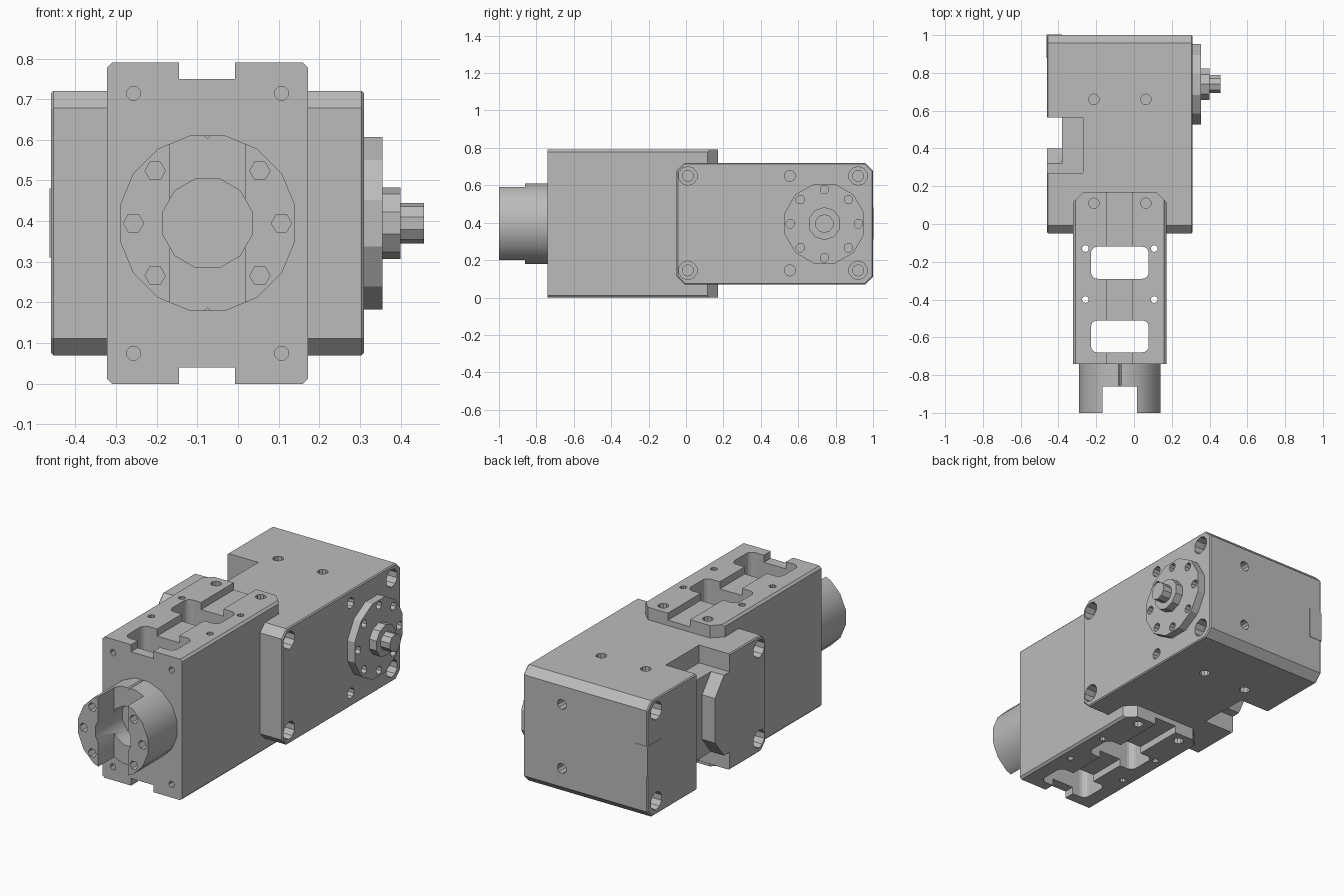
import bpy, bmesh
from math import sin, cos, pi, radians

if "Cube" in bpy.data.objects:
    bpy.data.objects.remove(bpy.data.objects["Cube"], do_unlink=True)

grey = bpy.data.materials.new("machined_grey")
grey.use_nodes = True
grey.diffuse_color = (0.5, 0.5, 0.5, 1)
grey.node_tree.nodes["Principled BSDF"].inputs["Base Color"].default_value = (0.5, 0.5, 0.5, 1)

CX, CZ = -0.075, 0.395  # axis of the front housing
KY = 0.74               # axis of the side flange


def prism(name, pts, axis, a, b):
    """Extrude a 2D profile along an axis from a to b."""
    def place(p, t):
        return {"X": (t, p[0], p[1]), "Y": (p[0], t, p[1]), "Z": (p[0], p[1], t)}[axis]
    bm = bmesh.new()
    low = [bm.verts.new(place(p, a)) for p in pts]
    high = [bm.verts.new(place(p, b)) for p in pts]
    bm.faces.new(low)
    bm.faces.new(high)
    for i in range(len(pts)):
        j = (i + 1) % len(pts)
        bm.faces.new((low[i], low[j], high[j], high[i]))
    bmesh.ops.recalc_face_normals(bm, faces=bm.faces)
    mesh = bpy.data.meshes.new(name)
    bm.to_mesh(mesh)
    bm.free()
    ob = bpy.data.objects.new(name, mesh)
    mesh.materials.append(grey)
    bpy.context.collection.objects.link(ob)
    return ob


def circle(u, v, r, n, turn=0.5):
    return [(u + r * cos(2 * pi * (i + turn) / n), v + r * sin(2 * pi * (i + turn) / n)) for i in range(n)]


def rect(u0, u1, v0, v1, c=0):
    """Rectangle with optional chamfered corners."""
    if not c:
        return [(u0, v0), (u1, v0), (u1, v1), (u0, v1)]
    return [(u0 + c, v0), (u1 - c, v0), (u1, v0 + c), (u1, v1 - c),
            (u1 - c, v1), (u0 + c, v1), (u0, v1 - c), (u0, v0 + c)]


def rounded(u0, u1, v0, v1, r, n=4):
    pts = []
    for k, (u, v) in enumerate([(u1 - r, v1 - r), (u0 + r, v1 - r), (u0 + r, v0 + r), (u1 - r, v0 + r)]):
        pts += [(u + r * cos(pi / 2 * (k + i / n)), v + r * sin(pi / 2 * (k + i / n))) for i in range(n + 1)]
    return pts


def select(ob):
    bpy.ops.object.select_all(action="DESELECT")
    ob.select_set(True)
    bpy.context.view_layer.objects.active = ob


def cut(ob, pts, axis, a, b):
    tool = prism("cutter", pts, axis, a, b)
    select(ob)
    mod = ob.modifiers.new("cut", "BOOLEAN")
    mod.operation, mod.solver, mod.object = "DIFFERENCE", "EXACT", tool
    bpy.ops.object.modifier_apply(modifier=mod.name)
    bpy.data.objects.remove(tool, do_unlink=True)


def smooth(ob):
    select(ob)
    bpy.ops.object.shade_smooth_by_angle(angle=radians(31))


# Front housing: block with a shallow groove along top and bottom
front = prism("front_housing", rect(CX - 0.247, CX + 0.247, 0, 0.79, 0.012), "Y", -0.74, 0.17)
for z0, z1 in ((0.75, 0.9), (-0.1, 0.04)):
    cut(front, rect(CX - 0.07, CX + 0.068, z0, z1), "Y", -0.9, 0.3)
for s in (-1, 1):
    # Chamfered rear corners
    cut(front, [(CX + s * 0.187, 0.175), (CX + s * 0.252, 0.11), (CX + s * 0.3, 0.2)], "Z", -0.1, 0.9)
    for y in (-0.13, -0.4):  # pin holes
        cut(front, circle(CX + s * 0.182, y, 0.018, 10), "Z", -0.1, 0.9)
    for z0, z1 in ((0.72, 0.9), (-0.1, 0.07)):  # top and bottom bolt holes
        cut(front, circle(CX + s * 0.138, 0.11, 0.028, 10), "Z", z0, z1)
    for z in (0.075, 0.715):  # front bolt holes
        cut(front, circle(CX + s * 0.182, z, 0.018, 8), "Y", -0.8, -0.66)
for y in (-0.205, -0.595):  # windows right through
    cut(front, rounded(CX - 0.153, CX + 0.153, y - 0.085, y + 0.085, 0.035), "Z", -0.1, 0.9)

# Rear housing: chamfered block
rear = prism("rear_housing", rect(-0.05, 1, 0.07, 0.72, 0.042), "X", -0.46, 0.31)
bev = rear.modifiers.new("edge", "BEVEL")
bev.width, bev.segments, bev.limit_method = 0.006, 1, "ANGLE"
bev.angle_limit = radians(60)
select(rear)
bpy.ops.object.modifier_apply(modifier=bev.name)
# Side channel with a sloped inner step, and pockets above and below
cut(rear, [(0.565, -0.1), (0.565, 0.9), (0.32, 0.9), (0.32, 0.62), (0.4, 0.52),
           (0.4, 0.27), (0.32, 0.17), (0.32, -0.1)], "X", -0.6, -0.38)
for z0, z1 in ((0.62, 0.9), (-0.1, 0.17)):
    cut(rear, rect(-0.6, -0.27, 0.27, 0.565), "Z", z0, z1)
for z in (0.145, 0.65):
    for y in (0.01, 0.92):  # counterbored corner holes on both sides
        cut(rear, circle(y, z, 0.05, 10), "X", 0.25, 0.5)
        cut(rear, circle(y, z, 0.05, 10), "X", -0.6, -0.40)
        cut(rear, circle(y, z, 0.03, 10), "X", 0.1, 0.3)
    cut(rear, circle(0.555, z, 0.03, 10), "X", 0.24, 0.5)
for x in (CX - 0.138, CX + 0.138):
    for z0, z1 in ((0.66, 0.9), (-0.1, 0.13)):
        cut(rear, circle(x, 0.66, 0.028, 10), "Z", z0, z1)
for z in (0.215, 0.575):
    cut(rear, circle(0.07, z, 0.028, 10), "Y", 0.94, 1.1)

# Flush cover at the rear corner
prism("corner_cover", rect(-0.463, -0.38, 0.88, 1.002), "Z", 0.31, 0.48)

# Front coupling: ring with a slot across its face and a central bore
coupling = prism("coupling", circle(CX, CZ, 0.22, 16), "Y", -1, -0.735)
cut(coupling, rect(CX - 0.092, CX + 0.092, -0.1, 0.9), "Y", -1.1, -0.86)
cut(coupling, circle(CX, CZ, 0.113, 12), "Y", -1.1, -0.76)
for deg in (0, 45, 135, 180, 225, 315):
    a = radians(deg)
    cut(coupling, circle(CX + 0.182 * cos(a), CZ + 0.182 * sin(a), 0.025, 6, 0), "Y", -1.1, -0.93)
for s in (-1, 1):  # witness grooves
    cut(coupling, circle(CX, CZ + s * 0.22, 0.012, 4, 0), "Y", -1.1, -0.745)
smooth(coupling)

# Side flange with a bolt circle, stepped hub and shaft
flange = prism("side_flange", circle(KY, CZ, 0.22, 12), "X", 0.305, 0.355)
for i in range(8):
    a = i * pi / 4
    cut(flange, circle(KY + 0.182 * cos(a), CZ + 0.182 * sin(a), 0.024, 8), "X", 0.315, 0.5)
prism("hub", circle(KY, CZ, 0.088, 10), "X", 0.35, 0.4)
prism("shaft_stub", circle(KY, CZ, 0.05, 10), "X", 0.395, 0.457)
